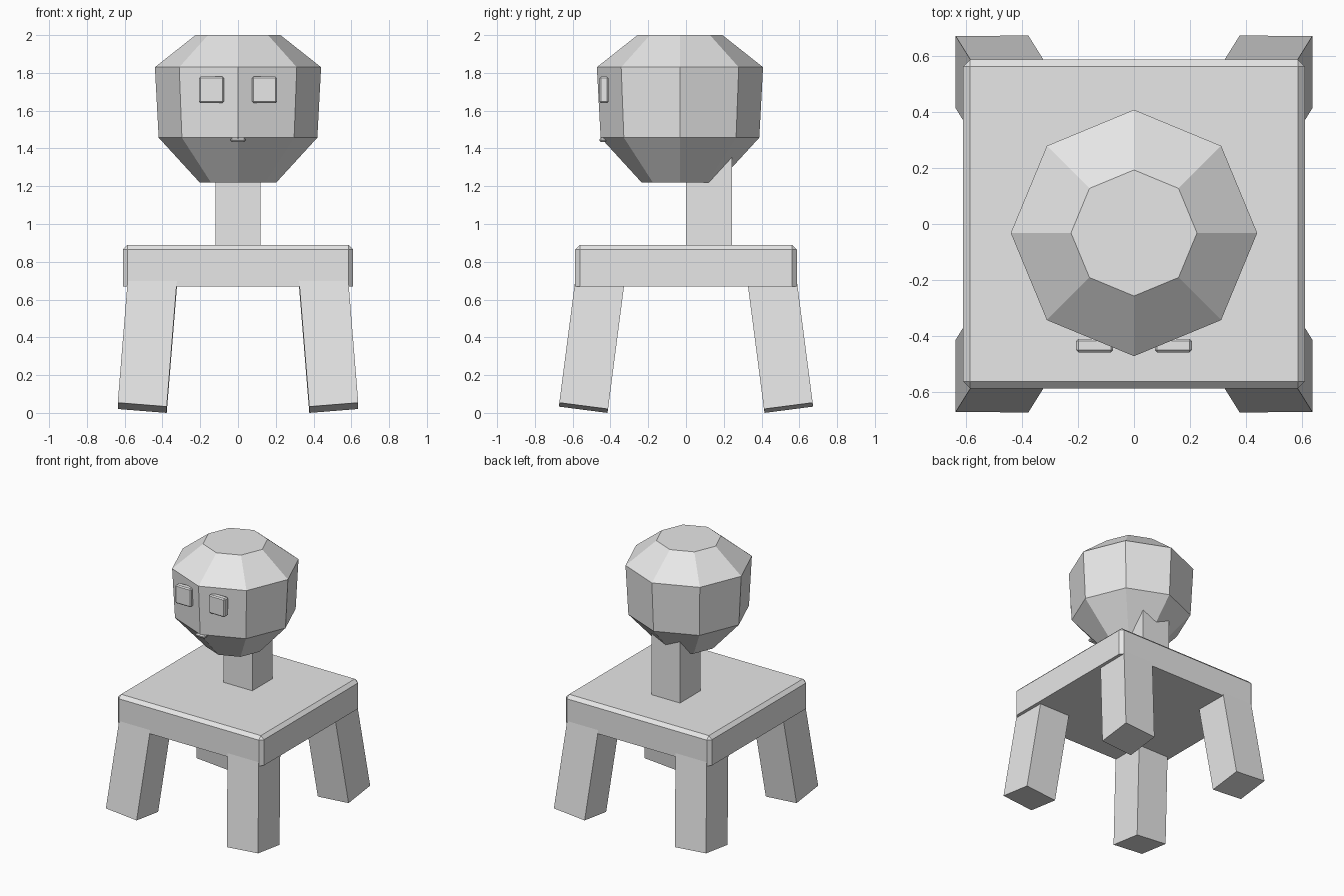
import bpy, bmesh, math
from mathutils import Matrix, Vector

cube = bpy.data.objects.get("Cube")
if cube:
    bpy.data.objects.remove(cube, do_unlink=True)

grey = bpy.data.materials.new("plain_grey")
grey.use_nodes = True
grey.diffuse_color = (0.8, 0.8, 0.8, 1)
grey.node_tree.nodes["Principled BSDF"].inputs["Base Color"].default_value = (0.8, 0.8, 0.8, 1)


def finish(name, bm):
    """Turn a bmesh into a flat-shaded object."""
    bmesh.ops.recalc_face_normals(bm, faces=bm.faces)
    mesh = bpy.data.meshes.new(name)
    bm.to_mesh(mesh)
    bm.free()
    mesh.materials.append(grey)
    obj = bpy.data.objects.new(name, mesh)
    bpy.context.scene.collection.objects.link(obj)
    return obj


def box(name, low, high, bevel=0, keep=lambda edge: True):
    """Axis-aligned box between two corners, with chosen edges chamfered."""
    low, high = Vector(low), Vector(high)
    bm = bmesh.new()
    bmesh.ops.create_cube(bm, size=1)
    bmesh.ops.scale(bm, vec=high - low, verts=bm.verts)
    bmesh.ops.translate(bm, vec=(low + high) / 2, verts=bm.verts)
    if bevel:
        bmesh.ops.bevel(bm, geom=[e for e in bm.edges if keep(e)], offset=bevel,
                        segments=1, affect='EDGES')
    return finish(name, bm)


# Seat: chamfered all round except along the underside
box("seat", (-0.61, -0.587, 0.67), (0.61, 0.587, 0.89), 0.025,
    lambda e: max(v.co.z for v in e.verts) > 0.8)

# Four splayed legs, square to their own tilted axis
for x_name, sx in (("left", 1), ("right", -1)):
    for y_name, sy in (("front", -1), ("back", 1)):
        leg = box(f"{y_name}_{x_name}_leg", (-0.13, -0.13, 0), (0.13, 0.13, 0.77))
        tilt = (Matrix.Rotation(math.radians(7.4) * sy, 4, 'X')
                @ Matrix.Rotation(math.radians(-4.6) * sx, 4, 'Y'))
        leg.data.transform(Matrix.Translation((0.507 * sx, 0.543 * sy, 0.027)) @ tilt)

# Neck
box("neck", (-0.12, 0, 0.85), (0.12, 0.243, 1.45))

# Eight-sided head built from stacked rings (radius, height)
bm = bmesh.new()
rings = []
for radius, z in ((0.203, 1.22), (0.42, 1.457), (0.44, 1.83), (0.225, 2.0)):
    rings.append([bm.verts.new((radius * math.sin(i * math.pi / 4),
                                -0.032 - radius * math.cos(i * math.pi / 4), z))
                  for i in range(8)])
for lower, upper in zip(rings, rings[1:]):
    for i in range(8):
        j = (i + 1) % 8
        bm.faces.new((lower[i], lower[j], upper[j], upper[i]))
bm.faces.new(rings[0])
bm.faces.new(rings[-1])
finish("head", bm)

# Eyes and mouth
for name, x in (("left_eye", 0.141), ("right_eye", -0.141)):
    box(name, (x - 0.066, -0.458, 1.64), (x + 0.066, -0.41, 1.78), 0.008)
box("mouth", (-0.04, -0.457, 1.433), (0.04, -0.42, 1.457), 0.008)
